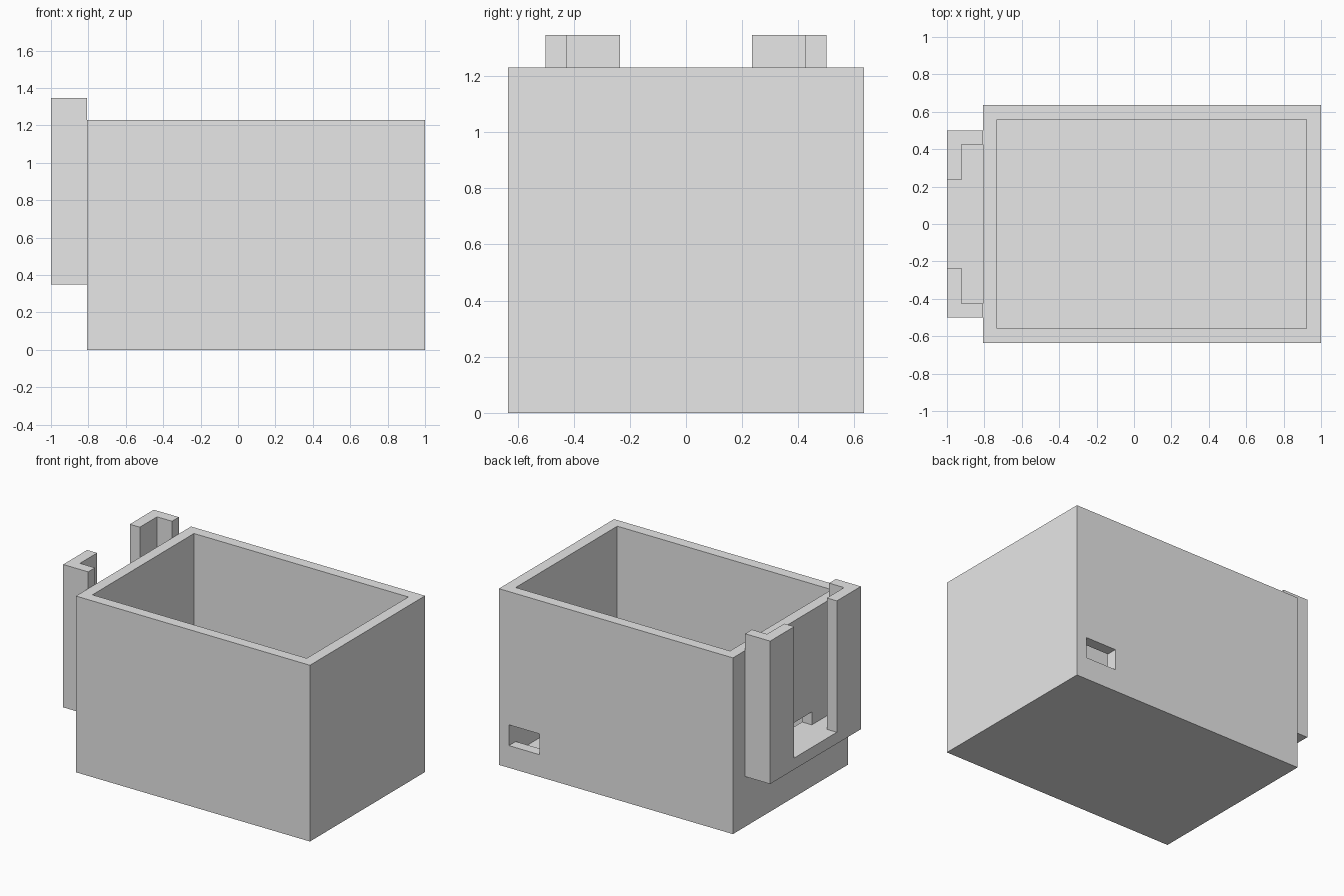
import bpy
import bmesh

if "Cube" in bpy.data.objects:
    bpy.data.objects.remove(bpy.data.objects["Cube"], do_unlink=True)

# One plain grey for the whole model
grey = bpy.data.materials.new("plain_grey")
grey.use_nodes = True
colour = (0.8, 0.8, 0.8, 1.0)
grey.diffuse_color = colour
for node in grey.node_tree.nodes:
    if node.type == "BSDF_PRINCIPLED":
        node.inputs["Base Color"].default_value = colour


def block(name, x, y, z):
    """Box spanning the given (low, high) ranges."""
    mesh = bpy.data.meshes.new(name)
    bm = bmesh.new()
    bmesh.ops.create_cube(bm, size=1)
    for v in bm.verts:
        v.co = [span[0] if c < 0 else span[1] for c, span in zip(v.co, (x, y, z))]
    bm.to_mesh(mesh)
    bm.free()
    mesh.materials.append(grey)
    obj = bpy.data.objects.new(name, mesh)
    bpy.context.collection.objects.link(obj)
    return obj


def cut(target, name, x, y, z):
    """Subtract a box from the target and discard the cutter."""
    cutter = block(name, x, y, z)
    cutter.hide_render = True
    mod = target.modifiers.new(name, "BOOLEAN")
    mod.operation = "DIFFERENCE"
    mod.solver = "EXACT"
    mod.object = cutter
    bpy.context.view_layer.objects.active = target
    bpy.ops.object.modifier_apply(modifier=mod.name)
    bpy.data.objects.remove(cutter, do_unlink=True)


wall_x = -0.807     # outer face of the wall that carries the bracket
slot = 0.235        # half width of the bracket's open slot
shelf = 0.43        # top of the bracket's floor

# Open-topped container with a cavity and two cable openings
container = block("container", (wall_x, 1), (-0.635, 0.635), (0, 1.23))
cut(container, "cavity", (-0.732, 0.923), (-0.56, 0.56), (0.08, 1.5))
cut(container, "back_opening", (0.685, 0.923), (0.5, 0.7), (0.155, 0.3))
cut(container, "side_opening", (-0.9, -0.7), (-slot, slot), (shelf, 0.52))

# Slide-in bracket: floor, two side walls and two retaining lips
bracket = block("slide_bracket", (-1, wall_x), (-0.5, 0.5), (0.35, 1.347))
cut(bracket, "pocket", (-0.923, -0.7), (-0.425, 0.425), (shelf, 1.5))
cut(bracket, "slot", (-1.1, -0.9), (-slot, slot), (shelf, 1.5))
